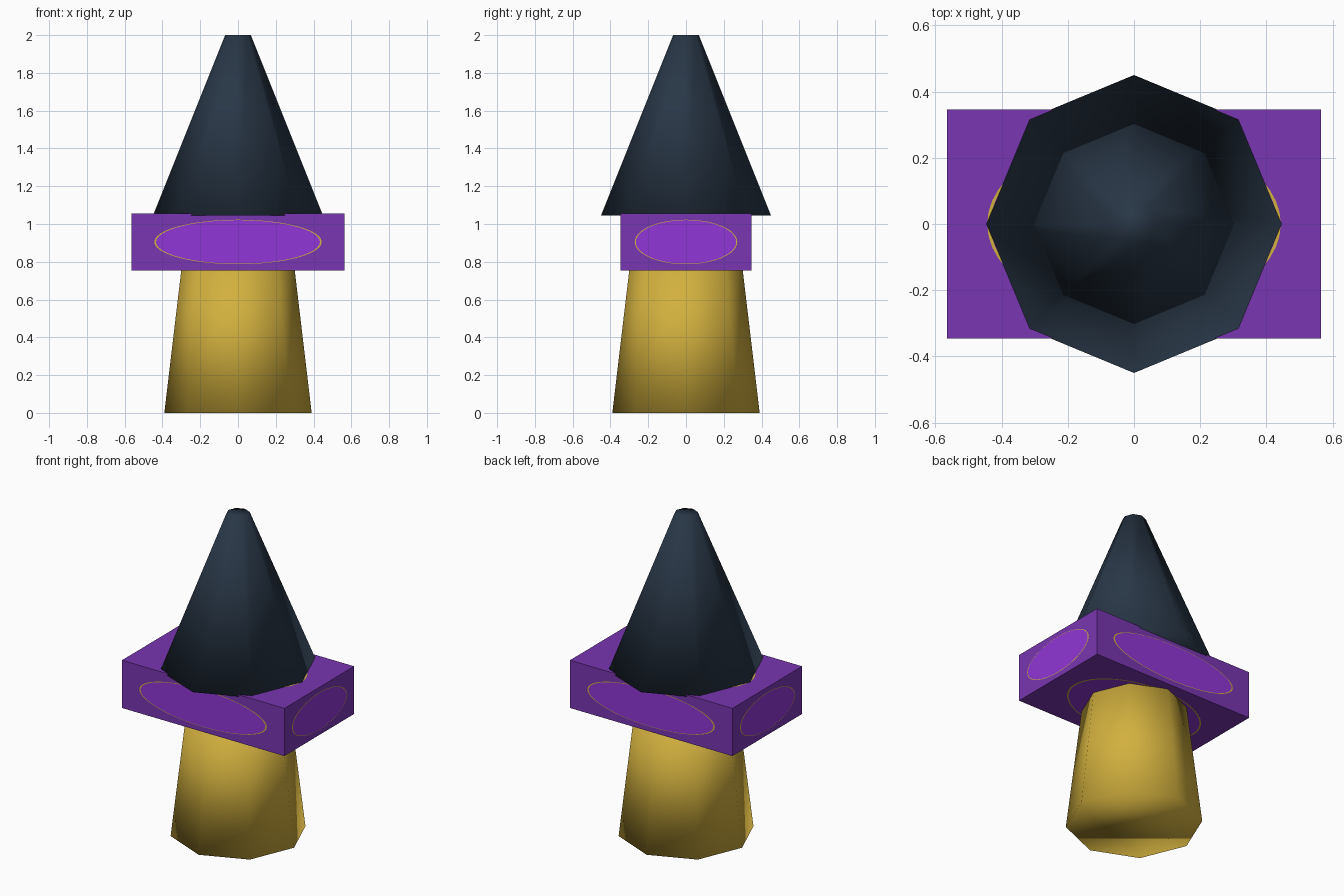
import bpy, bmesh, math
from mathutils import Matrix, Vector

if "Cube" in bpy.data.objects:
    bpy.data.objects.remove(bpy.data.objects["Cube"])


def material(name, rgb):
    lin = [((c / 255 + 0.055) / 1.055) ** 2.4 for c in rgb]
    m = bpy.data.materials.new(name)
    m.diffuse_color = (*lin, 1)
    m.use_nodes = True
    m.node_tree.nodes["Principled BSDF"].inputs["Base Color"].default_value = m.diffuse_color
    return m


gold = material("gold", (210, 176, 62))
navy = material("dark navy", (40, 54, 70))
purple = material("purple", (121, 54, 178))
violet = material("bright violet", (144, 54, 215))


def finish(bm, name, mat, smooth=False):
    mesh = bpy.data.meshes.new(name)
    for f in bm.faces:
        f.smooth = smooth
    bm.to_mesh(mesh)
    bm.free()
    mesh.materials.append(mat)
    ob = bpy.data.objects.new(name, mesh)
    bpy.context.collection.objects.link(ob)
    return ob


def octagon_cone(name, mat, z0, z1, r0, r1):
    """Eight-sided tapered part with corners on the axes."""
    bm = bmesh.new()
    rings = []
    for z, r in ((z0, r0), (z1, r1)):
        rings.append([bm.verts.new((r * math.cos(i * math.pi / 4),
                                    r * math.sin(i * math.pi / 4), z)) for i in range(8)])
    low, top = rings
    for i in range(8):
        j = (i + 1) % 8
        bm.faces.new((low[i], low[j], top[j], top[i]))
    bm.faces.new(low[::-1])
    bm.faces.new(top)
    return finish(bm, name, mat, True)


# Tapered base and pointed top
octagon_cone("base", gold, 0, 0.80, 0.39, 0.295)
octagon_cone("pointed_top", navy, 1.045, 2.0, 0.45, 0.068)

# Rectangular collar
half = Vector((0.565, 0.346, 0.15))
centre = Vector((0, 0, 0.905))
bm = bmesh.new()
bmesh.ops.create_cube(bm, size=2, matrix=Matrix.Translation(centre) @ Matrix.Diagonal((*half, 1)))
finish(bm, "collar", purple)


def ovals(name, mat, k, lift):
    """A flat oval on each face of the collar."""
    bm = bmesh.new()
    for axis in range(3):
        u, v = (axis + 1) % 3, (axis + 2) % 3
        for side in (1, -1):
            ring = []
            for i in range(48):
                a = side * i * math.tau / 48
                p = centre.copy()
                p[axis] += side * (half[axis] + lift)
                p[u] += k * half[u] * math.cos(a)
                p[v] += k * half[v] * math.sin(a)
                ring.append(bm.verts.new(p))
            bm.faces.new(ring)
    return finish(bm, name, mat)


# Violet ovals with a thin gold rim
ovals("oval_rims", gold, 0.785, 0.001)
ovals("oval_panels", violet, 0.768, 0.002)
